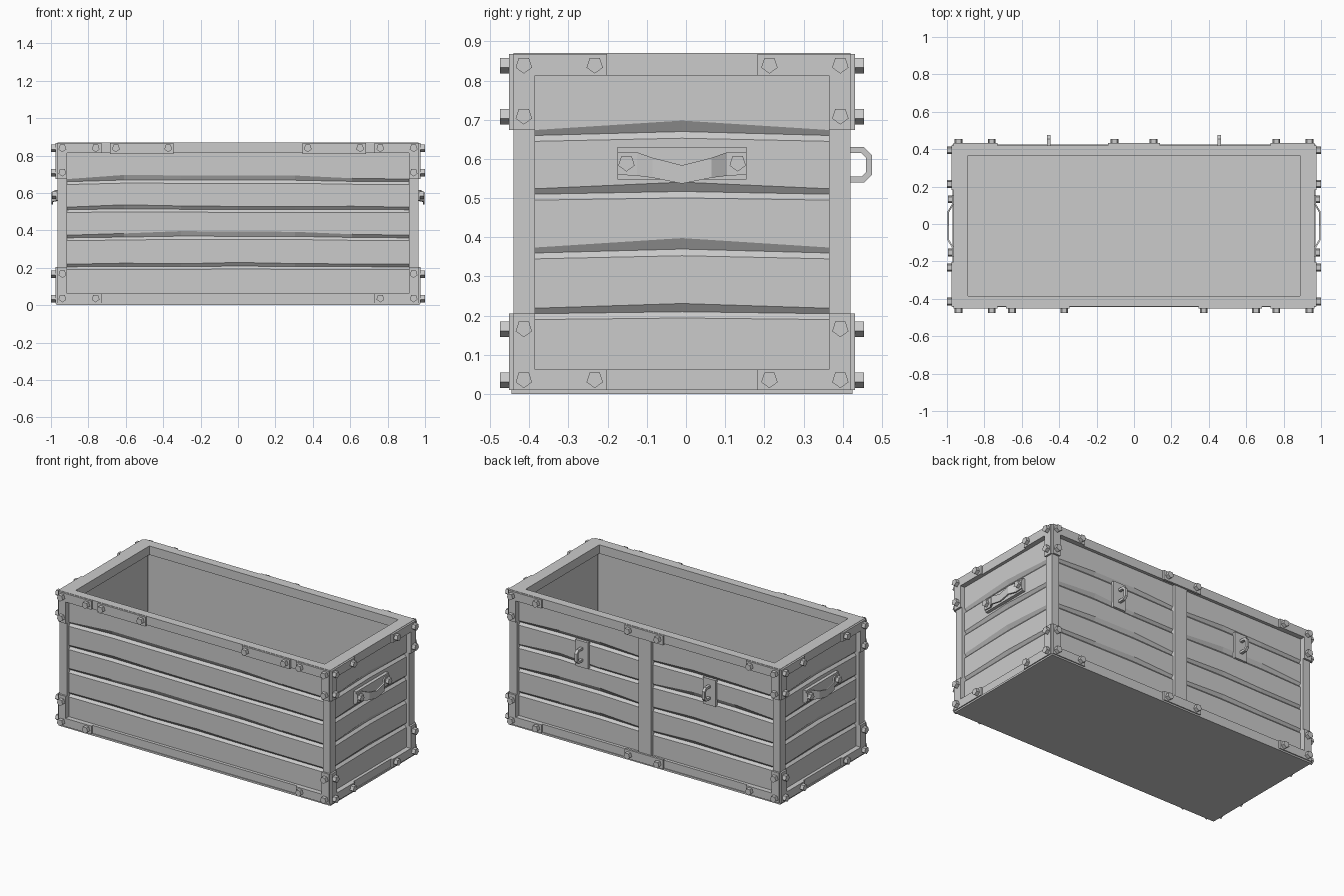
import bpy, bmesh, random
from math import radians, pi
from mathutils import Matrix, Vector

if "Cube" in bpy.data.objects:
    bpy.data.objects.remove(bpy.data.objects["Cube"])

random.seed(4)
HX, HY = 0.965, 0.43           # half sizes of the frame
IX, IY = 0.888, 0.375          # half sizes of the opening
SHIFT = Matrix.Translation((0, -0.01, 0))


def finish(bm, name, rot=0):
    # local frame of a side: x along it, -y outward
    bmesh.ops.recalc_face_normals(bm, faces=bm.faces)
    bm.transform(SHIFT @ Matrix.Rotation(radians(rot), 4, 'Z'))
    me = bpy.data.meshes.new(name)
    bm.to_mesh(me)
    bm.free()
    ob = bpy.data.objects.new(name, me)
    bpy.context.collection.objects.link(ob)
    return ob


def box(bm, x0, x1, y0, y1, z0, z1):
    m = Matrix.Translation(((x0 + x1) / 2, (y0 + y1) / 2, (z0 + z1) / 2))
    bmesh.ops.create_cube(bm, size=1, matrix=m @ Matrix.Diagonal((x1 - x0, y1 - y0, z1 - z0, 1)))


def loft(bm, rings):
    # closed cross-sections joined in sequence, capped at the ends
    vs = [[bm.verts.new(p) for p in r] for r in rings]
    n = len(vs[0])
    for a, b in zip(vs, vs[1:]):
        for i in range(n):
            j = (i + 1) % n
            bm.faces.new((a[i], a[j], b[j], b[i]))
    bm.faces.new(vs[0])
    bm.faces.new(vs[-1])


def bolt(bm, x, z, d, h=0.023):
    # five-sided bolt head standing out from distance d
    m = Matrix.Translation((x, -(d + h / 2 - 0.003), z)) @ Matrix.Rotation(pi / 2, 4, 'X') @ Matrix.Rotation(pi, 4, 'Z')
    bmesh.ops.create_cone(bm, cap_ends=True, segments=5, radius1=0.022, radius2=0.022, depth=h + 0.006, matrix=m)


def planks(name, x0, x1, outer, inner, waves, rot):
    # plank wall with wavy V grooves on the outer face
    n = len(waves[0]) - 1
    rings = []
    for i in range(n + 1):
        x = x0 + (x1 - x0) * i / n
        prof = [(-outer, 0.063)]
        for g, w in zip((0.205, 0.36, 0.51, 0.66), waves):
            k = w[i]
            prof += [(-outer, g - 0.015 + 0.008 * k), (-outer + 0.014, g + 0.01 * k),
                     (-outer, g + 0.014 + 0.024 * k)]
        prof += [(-outer, 0.813), (-inner, 0.813), (-inner, 0.063)]
        rings.append([(x, y, z) for y, z in prof])
    bm = bmesh.new()
    loft(bm, rings)
    finish(bm, name, rot)


def random_waves(n):
    return [[0] + [random.uniform(0, 1) for _ in range(n - 1)] + [0] for _ in range(4)]


def corner_brackets(bm, half, leg, reach, d):
    # four L plates with three bolts each
    for s in (-1, 1):
        for edge, inner, tip in ((0.868, 0.813, 0.674), (0.01, 0.063, 0.205)):
            pts = [(half, edge), (half, tip), (leg, tip), (leg, inner), (reach, inner), (reach, edge)]
            loft(bm, [[(s * x, y, z) for x, z in pts] for y in (-d + 0.002, -d - 0.012)])
            zb = 0.84 if edge > 0.5 else 0.037
            zt = 0.71 if edge > 0.5 else 0.167
            bolt(bm, s * (half - 0.026), zb, d + 0.012)
            bolt(bm, s * (half - 0.026), zt, d + 0.012)
            bolt(bm, s * (reach + 0.031), zb, d + 0.012)


# floor
bm = bmesh.new()
box(bm, -HX - 0.005, HX + 0.005, -HY - 0.005, HY + 0.005, 0, 0.012)
box(bm, -IX - 0.02, IX + 0.02, -IY - 0.02, IY + 0.02, 0.01, 0.03)
finish(bm, "floor")

# rails and corner posts
bm = bmesh.new()
for z0, z1 in ((0.01, 0.063), (0.813, 0.87)):
    for s in (-1, 1):
        ya, yb = sorted((s * IY, s * HY))
        box(bm, -HX, HX, ya, yb, z0, z1)
        xa, xb = sorted((s * IX, s * HX))
        box(bm, xa, xb, -IY, IY, z0, z1)
for sx in (-1, 1):
    for sy in (-1, 1):
        xa, xb = sorted((sx * 0.913, sx * HX))
        ya, yb = sorted((sy * IY, sy * HY))
        box(bm, xa, xb, ya, yb, 0.063, 0.813)
bmesh.ops.remove_doubles(bm, verts=bm.verts, dist=1e-5)
finish(bm, "frame")

# middle post on the back
bm = bmesh.new()
box(bm, -0.045, 0.045, -HY, -IY - 0.008, 0.063, 0.813)
finish(bm, "back_post", 180)

# plank walls
planks("front_planks", -0.913, 0.913, HY - 0.02, IY + 0.008, random_waves(6), 0)
planks("back_planks_left", -0.913, -0.045, HY - 0.02, IY + 0.008, random_waves(3), 180)
planks("back_planks_right", 0.045, 0.913, HY - 0.02, IY + 0.008, random_waves(3), 180)
for name, rot in (("right_planks", 90), ("left_planks", -90)):
    planks(name, -IY, IY, HX - 0.02, IX + 0.008, [[0, w, 0] for w in (0.5, 1, 0.7, 1)], rot)

# corner brackets with bolts
for name, rot, dims in (("front", 0, (HX, 0.913, 0.73, HY)), ("back", 180, (HX, 0.913, 0.73, HY)),
                        ("right", 90, (HY, IY, 0.192, HX)), ("left", -90, (HY, IY, 0.192, HX))):
    bm = bmesh.new()
    corner_brackets(bm, *dims)
    finish(bm, name + "_corner_brackets", rot)

# flat plates along the front rim
bm = bmesh.new()
for s in (-1, 1):
    a, b = sorted((s * 0.345, s * 0.685))
    box(bm, a, b, -HY - 0.012, -HY + 0.002, 0.808, 0.868)
    for x in (0.373, 0.653):
        bolt(bm, s * x, 0.84, HY + 0.012)
finish(bm, "front_rim_plates", 0)

# plates at the ends of the back post
bm = bmesh.new()
for z0, z1, zb in ((0.808, 0.868, 0.84), (0.01, 0.068, 0.037)):
    box(bm, -0.138, 0.138, -HY - 0.012, -HY + 0.002, z0, z1)
    for x in (-0.105, 0.105):
        bolt(bm, x, zb, HY + 0.012)
finish(bm, "back_post_plates", 180)

# hasp plates with staple loops on the back
for name, x in (("left", -0.455), ("right", 0.455)):
    bm = bmesh.new()
    box(bm, x - 0.045, x + 0.045, -HY + 0.006, -HY + 0.025, 0.5, 0.67)
    outer = [(0.415, 0.54), (0.465, 0.54), (0.485, 0.56), (0.485, 0.61), (0.465, 0.63), (0.415, 0.63)]
    inner = [(0.415, 0.555), (0.458, 0.555), (0.47, 0.567), (0.47, 0.603), (0.458, 0.615), (0.415, 0.615)]
    loft(bm, [[(x + a, -d, z) for a, (d, z) in ((-0.009, o), (0.009, o), (0.009, i), (-0.009, i))]
              for o, i in zip(outer, inner)])
    finish(bm, "hasp_" + name, 180)

# carrying handles on the ends
half_strap = [(0.165, 0.974, 0.617, 0.56), (0.115, 0.974, 0.617, 0.557), (0.075, 0.998, 0.603, 0.552)]
strap = [(-x, d, a, b) for x, d, a, b in half_strap] + [(0, 0.998, 0.584, 0.537)] + half_strap[::-1]
for name, rot in (("right_handle", 90), ("left_handle", -90)):
    bm = bmesh.new()
    box(bm, -0.165, 0.165, -HX - 0.001, -HX + 0.03, 0.548, 0.63)
    loft(bm, [[(x, -d, a), (x, -d, b), (x, -d + 0.01, b), (x, -d + 0.01, a)] for x, d, a, b in strap])
    for x in (-0.142, 0.142):
        bolt(bm, x, 0.59, 0.974, 0.02)
    finish(bm, name, rot)
